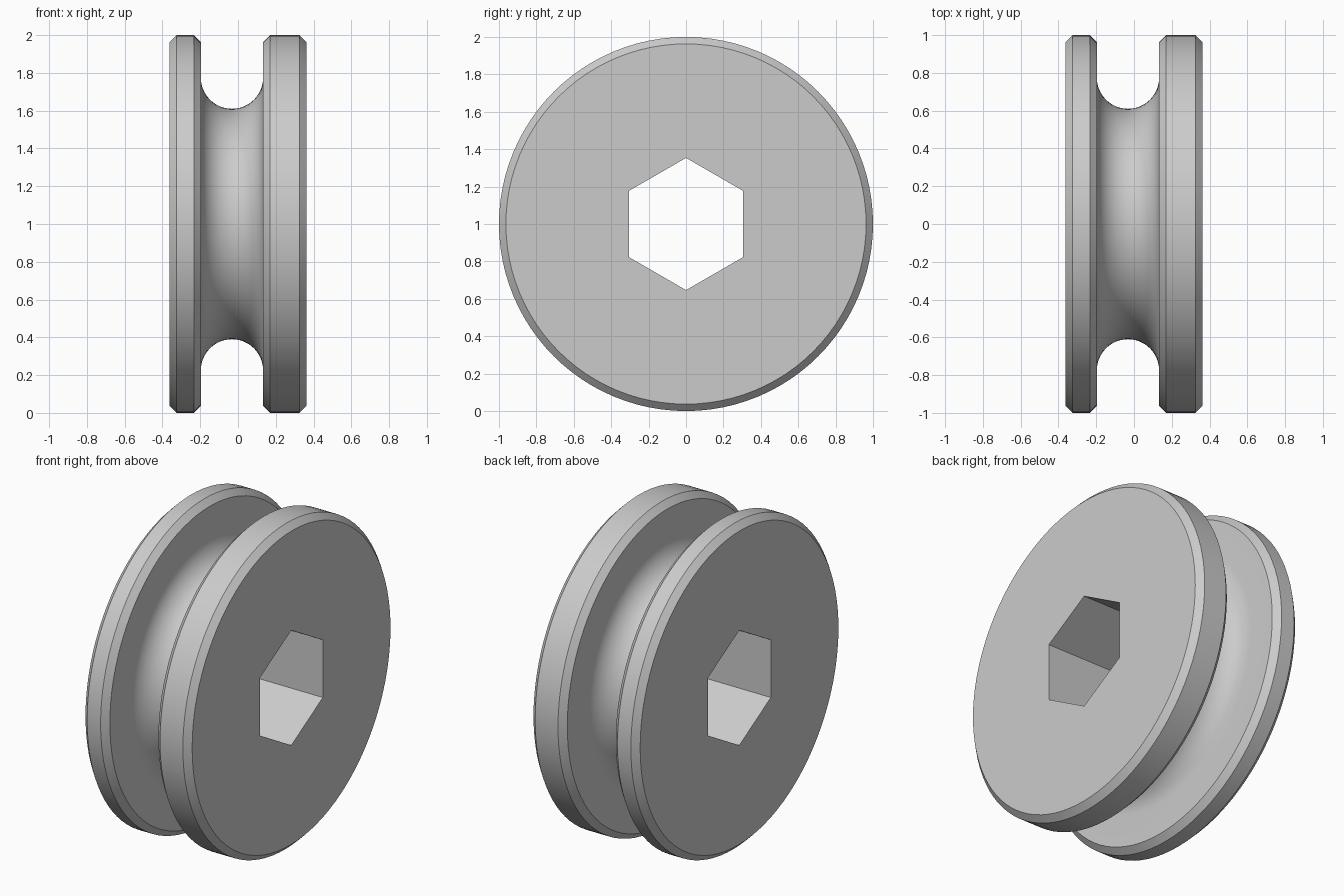
import bpy, bmesh, math

if "Cube" in bpy.data.objects:
    bpy.data.objects.remove(bpy.data.objects["Cube"])

SEG = 96                     # multiple of 6, so the bore corners land on segments
HALF, R, CH = 0.3625, 1.0, 0.037
G_X, G_R, G_C = -0.032, 0.165, 0.775   # groove: axial centre, arc radius, arc centre radius
APOTHEM = 0.306              # hexagonal bore

# Outer profile (axial position, radius), left to right
left, right = G_X - G_R, G_X + G_R
profile = [(-HALF, R - CH), (-HALF + CH, R), (left - CH, R), (left, R - CH)]
profile += [(G_X - G_R * math.cos(a), G_C - G_R * math.sin(a))
            for a in (math.pi * i / 24 for i in range(25))]
profile += [(right, R - CH), (right + CH, R), (HALF - CH, R), (HALF, R - CH)]


def hex_radius(a):
    """Radius of the hexagon at angle a from its upper corner."""
    return APOTHEM / math.cos(a % (math.pi / 3) - math.pi / 6)


bm = bmesh.new()


def ring(x, radius):
    verts = []
    for i in range(SEG):
        a = 2 * math.pi * i / SEG
        r = radius(a)
        verts.append(bm.verts.new((x, r * math.sin(a), 1 + r * math.cos(a))))
    return verts


# Rings of the flanges and groove, closed through the hexagonal bore
rings = [ring(x, lambda a, r=r: r) for x, r in profile]
rings += [ring(HALF, hex_radius), ring(-HALF, hex_radius)]
for k, a in enumerate(rings):
    b = rings[(k + 1) % len(rings)]
    for i in range(SEG):
        j = (i + 1) % SEG
        bm.faces.new((a[i], a[j], b[j], b[i]))
bmesh.ops.recalc_face_normals(bm, faces=bm.faces)

mesh = bpy.data.meshes.new("grooved_wheel")
bm.to_mesh(mesh)
bm.free()
wheel = bpy.data.objects.new("grooved_wheel", mesh)
bpy.context.collection.objects.link(wheel)

# Plain grey colour
grey = bpy.data.materials.new("light_grey")
grey.diffuse_color = (0.6, 0.6, 0.6, 1)
grey.use_nodes = True
grey.node_tree.nodes["Principled BSDF"].inputs["Base Color"].default_value = grey.diffuse_color
mesh.materials.append(grey)

# Smooth round surfaces, sharp chamfers and bore corners
bpy.context.view_layer.objects.active = wheel
wheel.select_set(True)
bpy.ops.object.shade_smooth_by_angle(angle=math.radians(30))
